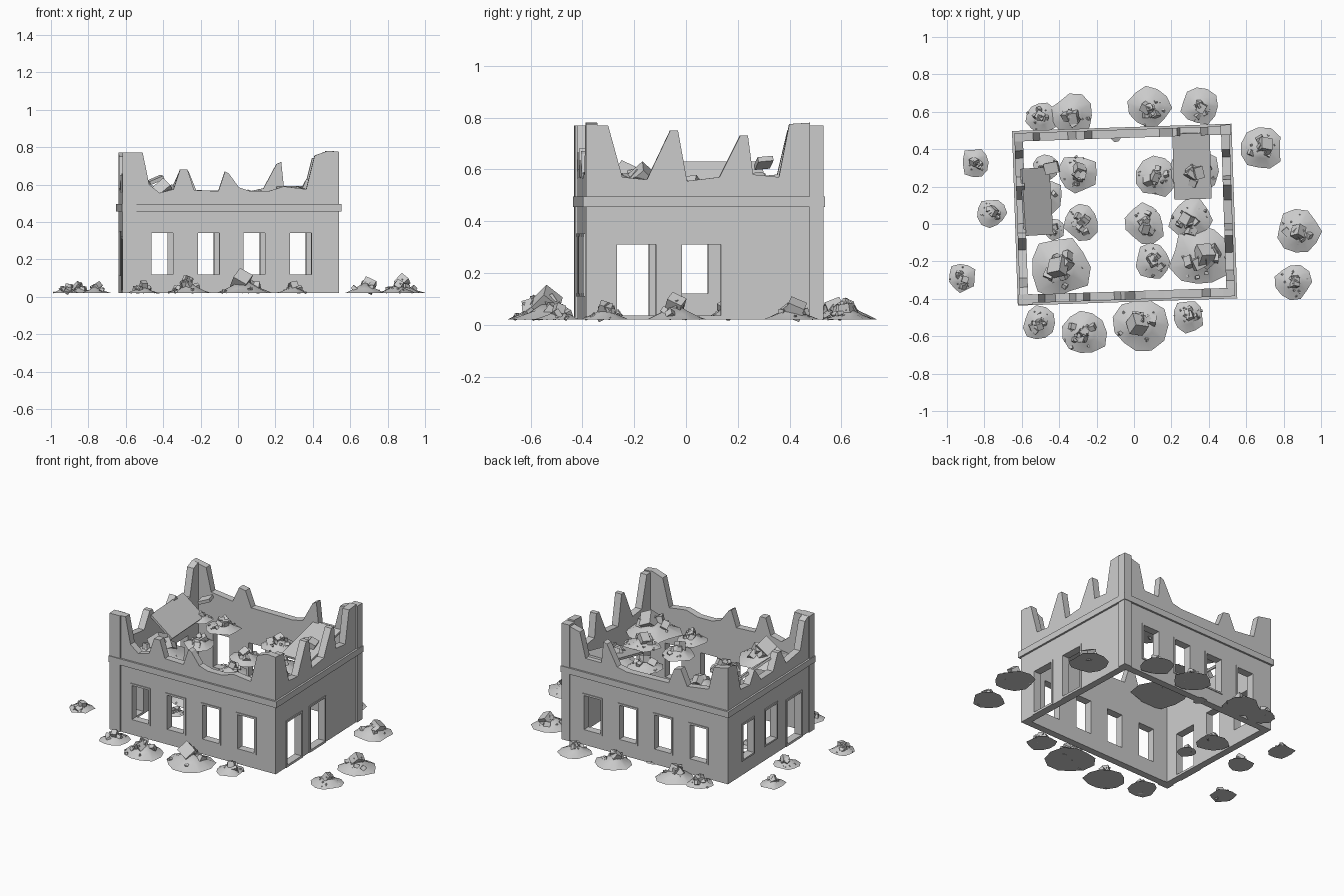
import bpy, bmesh, math, random
from mathutils import Matrix, Vector, Euler

random.seed(7)
cube = bpy.data.objects.get("Cube")
if cube:
    bpy.data.objects.remove(cube, do_unlink=True)

# One concrete grey for everything
grey = bpy.data.materials.new("concrete_grey")
grey.use_nodes = True
grey.diffuse_color = (0.6, 0.6, 0.6, 1)
grey.node_tree.nodes["Principled BSDF"].inputs["Base Color"].default_value = (0.6, 0.6, 0.6, 1)

# Building frame: slightly turned on the plot
HX, HY, THICK, BASE = 0.575, 0.455, 0.045, 0.02
FRAME = Matrix.Translation((-0.05, 0.05, 0)) @ Matrix.Rotation(math.radians(1.9), 4, 'Z')


def add_mesh(name, mesh, matrix=Matrix()):
    mesh.materials.clear()
    mesh.materials.append(grey)
    obj = bpy.data.objects.new(name, mesh)
    obj.matrix_world = matrix
    bpy.context.collection.objects.link(obj)
    return obj


def add_bmesh(name, bm, matrix=Matrix()):
    mesh = bpy.data.meshes.new(name)
    bm.to_mesh(mesh)
    bm.free()
    return add_mesh(name, mesh, matrix)


def put_box(bm, centre, size, rotation=(0, 0, 0)):
    matrix = Matrix.LocRotScale(Vector(centre), Euler(rotation), Vector(size))
    return bmesh.ops.create_cube(bm, size=1, matrix=matrix)["verts"]


def plate(name, loops, depth, matrix):
    """Extruded flat outline; later loops are holes."""
    curve = bpy.data.curves.new(name, 'CURVE')
    curve.dimensions = '2D'
    curve.fill_mode = 'BOTH'
    curve.extrude = depth / 2
    for loop in loops:
        spline = curve.splines.new('POLY')
        spline.points.add(len(loop) - 1)
        for point, (u, v) in zip(spline.points, loop):
            point.co = (u, v, 0, 1)
        spline.use_cyclic_u = True
    temp = bpy.data.objects.new(name + "_outline", curve)
    bpy.context.collection.objects.link(temp)
    graph = bpy.context.evaluated_depsgraph_get()
    mesh = bpy.data.meshes.new_from_object(temp.evaluated_get(graph))
    bpy.data.objects.remove(temp, do_unlink=True)
    bm = bmesh.new()
    bm.from_mesh(mesh)
    bmesh.ops.remove_doubles(bm, verts=bm.verts, dist=0.0001)
    bmesh.ops.recalc_face_normals(bm, faces=bm.faces)
    for face in bm.faces:
        face.smooth = False
    return add_bmesh(name, bm, matrix)


def rect(centre, width, low, high):
    a, b = centre - width / 2, centre + width / 2
    return [(a, low), (b, low), (b, high), (a, high)]


def window(centre):
    return (centre, 0.115, 0.12, 0.34)


def door(centre):
    return (centre, 0.15, 0.035, 0.31)


def wall(name, crest, openings, turn, distance, sign):
    """Wall with broken crest, cut openings and raised trim."""
    facing = FRAME @ Matrix.Rotation(math.radians(turn), 4, 'Z')
    upright = Matrix.Rotation(math.pi / 2, 4, 'X')
    outline = [(crest[0][0], BASE)] + crest + [(crest[-1][0], BASE)]
    holes = [rect(*o) for o in openings]
    loops = [[(sign * u, v) for u, v in loop] for loop in [outline] + holes]
    middle = Matrix.Translation((0, THICK / 2 - distance, 0))
    plate(name, loops, THICK, facing @ middle @ upright)
    for i, (c, w, low, high) in enumerate(openings):
        bottom = low if low < 0.1 else low - 0.01
        trim = [rect(sign * c, w + 0.024, bottom, high + 0.012), rect(sign * c, w, low, high)]
        if low < 0.1:
            trim[0] = rect(sign * c, w + 0.024, BASE, high + 0.012)
        front = Matrix.Translation((0, -distance, 0))
        plate(f"{name}_trim_{i}", trim, 0.01, facing @ front @ upright)


# Broken wall crests
front_crest = [(-.575, .77), (-.475, .77), (-.44, .6), (-.385, .555), (-.31, .575), (-.275, .68),
               (-.235, .68), (-.2, .57), (-.07, .565), (-.035, .67), (-.015, .66), (.04, .585),
               (.1, .565), (.2, .565), (.28, .59), (.4, .575), (.445, .755), (.515, .78), (.575, .775)]
back_crest = [(-.575, .77), (-.475, .75), (-.44, .6), (-.29, .58), (-.245, .68), (-.2, .67),
              (-.16, .57), (.13, .565), (.2, .58), (.27, .71), (.295, .72), (.31, .58),
              (.42, .58), (.46, .74), (.575, .77)]
right_crest = [(-.41, .77), (-.37, .77), (-.315, .57), (-.22, .56), (-.13, .75), (-.1, .75),
               (-.065, .555), (.06, .57), (.14, .73), (.17, .73), (.19, .58), (.29, .57),
               (.33, .775), (.41, .78)]
left_crest = [(-.41, .77), (-.37, .75), (-.32, .58), (-.17, .56), (-.11, .66), (-.08, .66),
              (-.03, .56), (.1, .56), (.17, .65), (.22, .57), (.32, .58), (.36, .75), (.41, .77)]

long_side = [window(x) for x in (-.37, -.123, .123, .37)]
wall("front_wall", front_crest, long_side, 0, HY, 1)
wall("back_wall", back_crest, long_side, 180, HY, -1)
wall("east_wall", right_crest, [door(-.26), door(-.01)], 90, HX, 1)
wall("west_wall", left_crest, [door(-.25), window(-.005), window(.24)], -90, HX, -1)

# Cornice band around the outside
bm = bmesh.new()
for s in (-1, 1):
    put_box(bm, (0, s * HY, 0.475), (2 * HX + 0.024, 0.024, 0.04))
    put_box(bm, (s * HX, 0, 0.475), (0.024, 2 * HY - 0.024, 0.04))
add_bmesh("cornice", bm, FRAME)

# Corner pilasters
bm = bmesh.new()
put_box(bm, (-HX + 0.03, -HY + 0.02, 0.395), (0.075, 0.055, 0.75))
put_box(bm, (HX - 0.02, HY - 0.02, 0.395), (0.055, 0.055, 0.75))
add_bmesh("corner_pilasters", bm, FRAME)

# Collapsed floor slabs leaning on the walls
bm = bmesh.new()
put_box(bm, (-.52, .12, .565), (.19, .36, .014), (0, .68, .06))
put_box(bm, (.31, .31, .545), (.2, .36, .014), (.22, 0, .03))
put_box(bm, (-.44, .3, .625), (.08, .06, .02), (.1, -.4, .2))
add_bmesh("fallen_slabs", bm)


def rubble(name, x, y, radius, base):
    """Irregular mound topped with broken blocks."""
    height = radius * 0.5
    bm = bmesh.new()
    sides = 11
    low, mid = [], []
    for i in range(sides):
        a = math.tau * i / sides
        r = radius * random.uniform(0.82, 1.08)
        ray = Vector((math.cos(a), math.sin(a), 0))
        low.append(bm.verts.new(ray * r))
        mid.append(bm.verts.new(ray * r * 0.48 + Vector((0, 0, height * random.uniform(.3, .5)))))
    top = bm.verts.new((0, 0, height))
    for i in range(sides):
        j = (i + 1) % sides
        bm.faces.new((low[i], low[j], mid[j], mid[i])).smooth = True
        bm.faces.new((mid[i], mid[j], top)).smooth = True
    floor = bm.faces.new(low[::-1])
    for edge in floor.edges:
        edge.smooth = False
    add_bmesh(name + "_mound", bm, Matrix.Translation((x, y, base)))

    # Blocks: one large, some medium, many small
    bm = bmesh.new()
    sizes = [radius * .55] + [radius * random.uniform(.25, .42) for _ in range(6)]
    sizes += [radius * random.uniform(.07, .15) for _ in range(12)]
    for i, size in enumerate(sizes):
        reach = radius * random.uniform(0, (.25 if i == 0 else .55 if i < 7 else .85))
        a = random.uniform(0, math.tau)
        slope = height * (1 - reach / radius) ** 1.5
        z = max(base + slope, size * 0.87)
        shape = [size * random.uniform(.6, 1) for _ in range(3)]
        spin = [random.uniform(-.7, .7), random.uniform(-.7, .7), random.uniform(0, 3)]
        put_box(bm, (x + reach * math.cos(a), y + reach * math.sin(a), z), shape, spin)
    add_bmesh(name + "_blocks", bm)


# Rubble around the walls and on the ground inside
ground = [(-.5, .57, .09), (-.33, .58, .12), (.08, .62, .12), (.35, .63, .1), (-.1, .48, .04),
          (.68, .4, .12), (.88, -.04, .12), (.85, -.31, .1), (-.85, .33, .08), (-.76, .06, .08),
          (-.92, -.29, .08), (-.51, -.53, .09), (-.27, -.58, .13), (.03, -.54, .15),
          (.29, -.49, .09), (-.48, .15, .1), (-.43, -.03, .06)]
# Rubble left at upper floor level
upper = [(-.47, .3, .07), (-.3, .27, .11), (-.28, .01, .1), (-.4, -.23, .17), (.12, .25, .11),
         (.06, 0, .11), (.1, -.2, .1), (.32, .28, .14), (.3, .02, .12), (.36, -.18, .17)]
for i, (x, y, r) in enumerate(ground):
    rubble(f"ground_rubble_{i}", x, y, r, BASE)
for i, (x, y, r) in enumerate(upper):
    rubble(f"upper_rubble_{i}", x, y, r, 0.49)
